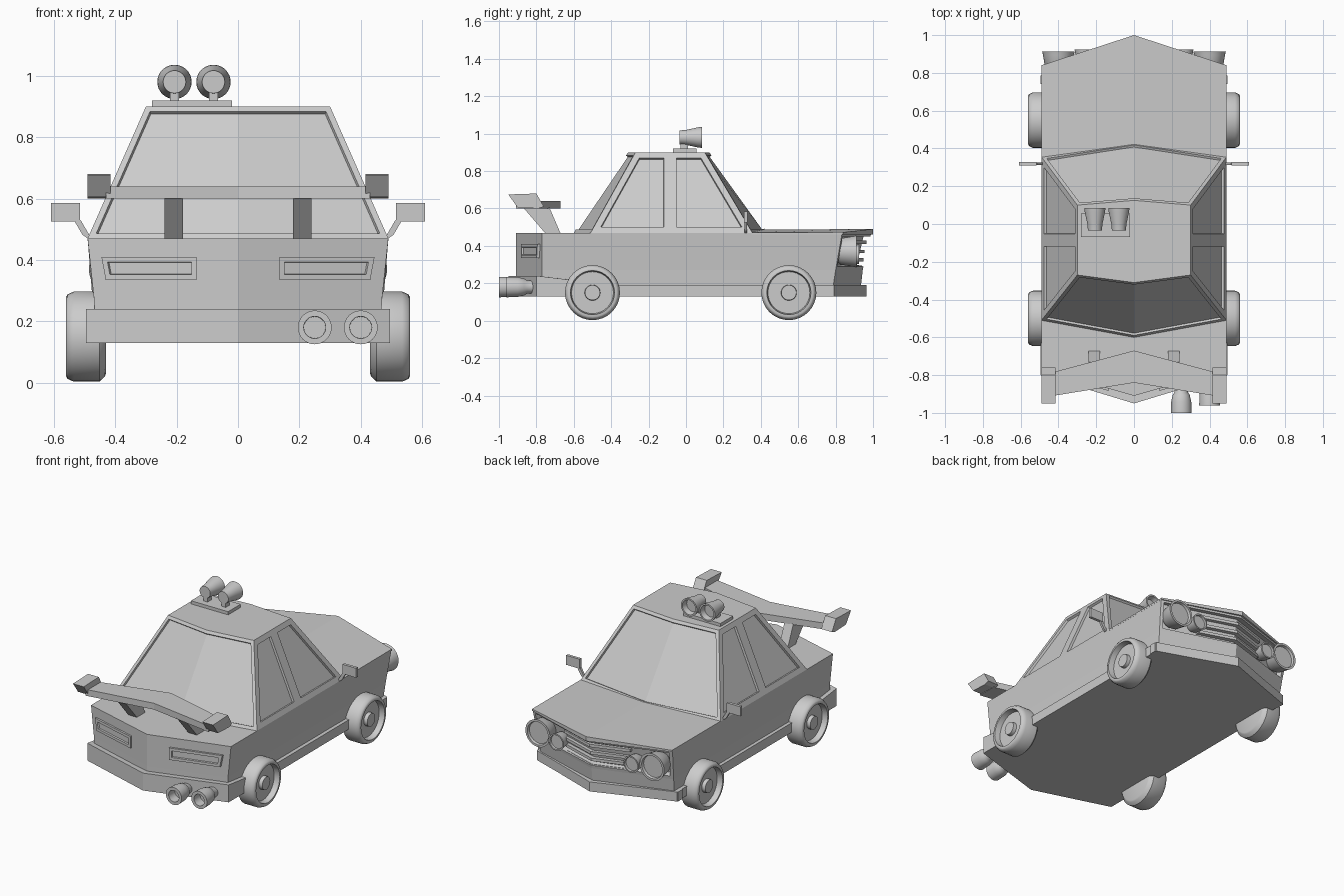
import bpy, bmesh
from math import sin, cos, pi, radians

if "Cube" in bpy.data.objects:
    bpy.data.objects.remove(bpy.data.objects["Cube"])


def finish(name, bm, smooth=False):
    me = bpy.data.meshes.new(name)
    bm.to_mesh(me)
    bm.free()
    if smooth:
        me.polygons.foreach_set("use_smooth", [True] * len(me.polygons))
        me.set_sharp_from_angle(angle=radians(35))
    ob = bpy.data.objects.new(name, me)
    bpy.context.collection.objects.link(ob)
    return ob


def loft(name, rings, split=False, insets=(), smooth=False):
    """Skin closed rings; insets = (side face indices, thickness, depth)."""
    bm = bmesh.new()
    n = len(rings[0])
    vs = [[bm.verts.new(p) for p in r] for r in rings]
    sides = [bm.faces.new((a[i], a[(i + 1) % n], b[(i + 1) % n], b[i]))
             for a, b in zip(vs, vs[1:]) for i in range(n)]
    caps = []
    for r in (vs[0], vs[-1]):
        if split:
            bm.faces.new(r[:n // 2 + 1])
            bm.faces.new(r[n // 2:] + r[:1])
        else:
            caps.append(bm.faces.new(r))
    bmesh.ops.recalc_face_normals(bm, faces=bm.faces[:])
    for idx, t, d in insets:
        faces = [caps[1]] if idx == "cap" else [sides[i] for i in idx]
        bmesh.ops.inset_region(bm, faces=faces, thickness=t, use_even_offset=True)
        bmesh.ops.inset_region(bm, faces=faces, thickness=0.002, depth=d, use_even_offset=True)
    return finish(name, bm, smooth)


def sym(half):
    """Mirror a plan outline running from centre front to centre back."""
    return half + [(-x, y, z) for x, y, z in half[-2:0:-1]]


def plan(half, z):
    return sym([(x, y, z) for x, y in half])


def box(name, x0, x1, y0, y1, z0, z1):
    return loft(name, [[(x0, y0, z), (x1, y0, z), (x1, y1, z), (x0, y1, z)] for z in (z0, z1)])


def lathe(name, profile, centre, axis, sign=1, seg=32):
    """Turn (distance along axis, radius) pairs about an x or y axis."""
    cx, cy, cz = centre
    rings = []
    for t, r in profile:
        ring = []
        for k in range(seg):
            a = 2 * pi * k / seg
            u, v = r * cos(a), r * sin(a)
            ring.append((cx + sign * t, cy + u, cz + v) if axis == "x"
                        else (cx + u, cy + sign * t, cz + v))
        rings.append(ring)
    return loft(name, rings, smooth=True)


def extrude_x(name, yz, x0, x1):
    return loft(name, [[(x, y, z) for y, z in yz] for x in (x0, x1)])


# Body shell with recessed grille panel
loft("body", [plan([(0, .93), (.465, .78), (.465, -.77), (0, -.91)], .14),
              plan([(0, .945), (.474, .80), (.469, -.77), (0, -.91)], .27),
              plan([(0, .99), (.49, .835), (.49, -.77), (0, -.91)], .47)],
     split=True, insets=[((6, 11), .02, -.035)])

# Hood with a shallow centre ridge
loft("hood", [plan([(0, 1.0), (.49, .84), (.49, .35), (0, .35)], .462),
              sym([(0, 1.0, .49), (.49, .84, .473), (.49, .35, .472), (0, .35, .487)])], split=True)

# Cabin with recessed windows
loft("cabin", [sym([(0, .43, .475), (.49, .355, .47), (.49, -.085, .47), (.49, -.51, .47), (0, -.60, .47)]),
               plan([(0, .125), (.30, .10), (.30, -.085), (.30, -.27), (0, -.31)], .90)],
     split=True,
     insets=[((0, 7), .02, -.012), ((3, 4), .02, -.012)] + [((i,), .033, -.014) for i in (1, 2, 5, 6)])

# Sill band, front bumper and taller rear bumper
loft("sill_band", [plan([(0, .96), (.49, .79), (.49, -.78), (0, -.90)], z) for z in (.13, .19)], split=True)
loft("front_bumper", [plan([(0, .965), (.495, .785), (.495, .74), (0, .74)], z) for z in (.13, .19)], split=True)
loft("rear_bumper", [plan([(0, -.60), (.495, -.63), (.495, -.80), (0, -.95)], .13),
                     sym([(0, -.60, .22), (.495, -.63, .22), (.495, -.80, .24), (0, -.95, .24)])], split=True)

# Grille slats
for k, (y, z) in enumerate([(.965, .42), (.955, .37), (.948, .325), (.942, .285)]):
    half = [(0, y), (.23, y - .075), (.23, y - .14), (0, y - .07)]
    loft(f"grille_slat_{k + 1}", [plan(half, z - .009), plan(half, z + .009)], split=True)

# Rear wing
wing = [(0, -.67), (.43, -.785), (.43, -.91), (0, -.84)]
loft("rear_wing", [plan(wing, .60), plan(wing, .64)], split=True)

wheel = [(0, .12), (.004, .13), (.022, .147), (.105, .147), (.125, .138), (.13, .13),
         (.13, .118), (.095, .112), (.095, .042), (.118, .04)]
lamp = [(0, .6), (.25, .82), (.85, .95), (1, 1), (1, .84), (.86, .8)]

for s, side in ((1, "right"), (-1, "left")):
    # Wing end plates and struts
    extrude_x(f"wing_end_{side}", [(-.95, .675), (-.80, .68), (-.76, .61), (-.79, .60), (-.90, .605)],
              s * .415, s * .49)
    extrude_x(f"wing_strut_{side}", [(-.87, .605), (-.73, .605), (-.67, .465), (-.75, .465)],
              s * .18, s * .24)
    # Wheels
    for y, end in ((.55, "front"), (-.50, "rear")):
        lathe(f"{end}_wheel_{side}", wheel, (s * .43, y, .15), "x", s)
    # Headlights, outer and inner
    for nm, x, y0, y1, z, r in (("outer", .40, .80, .912, .37, .086), ("inner", .262, .84, .925, .355, .053)):
        lathe(f"{nm}_headlight_{side}", [(t * (y1 - y0), f * r) for t, f in lamp], (s * x, y0, z), "y")
    # Door mirrors on slanted arms
    box(f"mirror_{side}", s * .515, s * .61, .31, .328, .525, .585)
    loft(f"mirror_arm_{side}", [[(s * (x + dx), y, z) for dx, y in ((0, .312), (.022, .312), (.022, .326), (0, .326))]
                                for x, z in ((.468, .47), (.485, .482), (.513, .53))])
    # Tail lights lying on the V-shaped rear panel
    o = .013 * s
    trapezoid = [(.122, .41), (.432, .41), (.418, .335), (.122, .335)]
    loft(f"tail_light_{side}",
         [[(s * x + o, -.91 + .286 * abs(s * x + o) + d, z) for x, z in trapezoid] for d in (.02, -.012)],
         insets=[("cap", .017, -.01)])

# Roof spotlights on a plate
box("spotlight_plate", -.28, -.02, -.07, .055, .89, .92)
for k, x in enumerate((-.207, -.08)):
    box(f"spotlight_stem_{k + 1}", x - .015, x + .015, -.03, .01, .91, .96)
    lathe(f"spotlight_{k + 1}", [(0, .037), (.035, .04), (.10, .054), (.12, .056), (.12, .046), (.085, .04)],
          (x, -.035, .98), "y")

# Twin exhaust tips
pipe = [(-.03, .033), (.01, .035), (.025, .045), (.06, .053), (.12, .055), (.12, .036), (.06, .035)]
for k, (x, y) in enumerate(((.25, -.88), (.40, -.84))):
    lathe(f"exhaust_{k + 1}", pipe, (x, y, .18), "y", -1)
